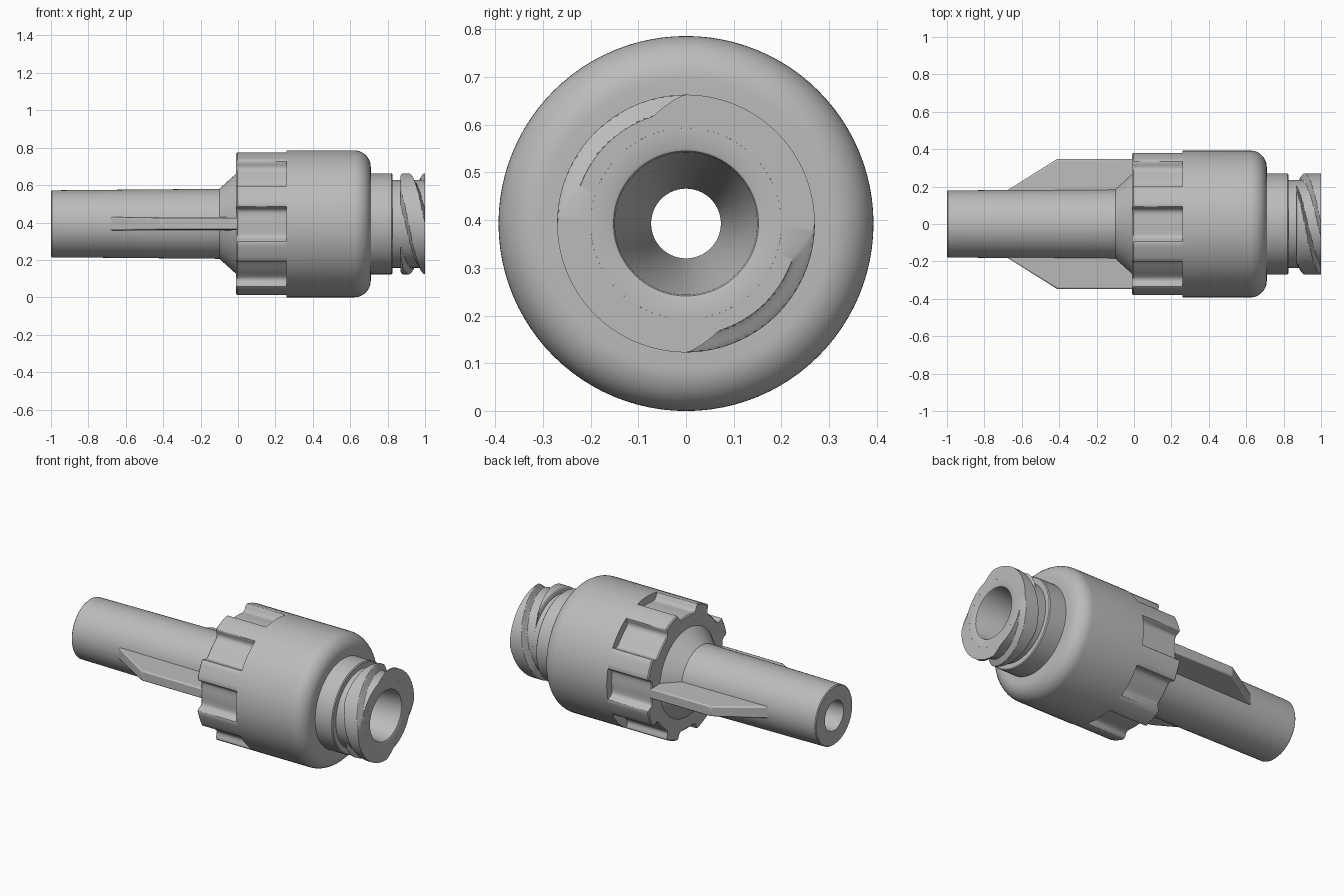
import bpy, bmesh, math
from math import sin, cos, radians

CZ = 0.393     # height of the long axis
SEG = 96

old = bpy.data.objects.get("Cube")
if old:
    bpy.data.objects.remove(old, do_unlink=True)

gray = bpy.data.materials.new("light_gray_plastic")
gray.use_nodes = True
gray.diffuse_color = (0.5, 0.5, 0.5, 1)
gray.node_tree.nodes["Principled BSDF"].inputs["Base Color"].default_value = gray.diffuse_color


def finish(name, bm, angle=32):
    bmesh.ops.recalc_face_normals(bm, faces=bm.faces)
    mesh = bpy.data.meshes.new(name)
    bm.to_mesh(mesh)
    bm.free()
    mesh.materials.append(gray)
    mesh.shade_smooth()
    mesh.set_sharp_from_angle(angle=radians(angle))
    obj = bpy.data.objects.new(name, mesh)
    bpy.context.collection.objects.link(obj)
    return obj


def skin(name, rings, closed=True):
    """Join rings of (x, angle, radius) points around the long axis."""
    bm = bmesh.new()
    loops = [[bm.verts.new((x, r * cos(a), CZ + r * sin(a))) for x, a, r in ring]
             for ring in rings]
    pairs = list(zip(loops, loops[1:]))
    if closed:
        pairs.append((loops[-1], loops[0]))
    for p, q in pairs:
        n = len(p)
        for i in range(n):
            j = (i + 1) % n
            bm.faces.new((p[i], p[j], q[j], q[i]))
    return finish(name, bm)


def lathe(name, profile):
    angles = [math.tau * i / SEG for i in range(SEG)]
    return skin(name, [[(x, a, r) for a in angles] for x, r in profile])


def arc(cx, cr, rad, start, end, steps=8):
    """Rounded corner of a lathe profile."""
    turn = [radians(start + (end - start) * i / steps) for i in range(steps + 1)]
    return [(cx + rad * cos(t), cr + rad * sin(t)) for t in turn]


# Hollow stem with flared root, neck and tapered bore
lathe("stem_and_bore", [
    (-1, 0.09), (-1, 0.174), (-0.995, 0.179), (-0.1, 0.187), (0, 0.277),
    (0.1, 0.277), (0.1, 0.27), (0.82, 0.27), (0.825, 0.265), (0.825, 0.235),
    (0.9, 0.235), (0.9, 0.2), (1, 0.2), (1, 0.158), (0.997, 0.152), (0.99, 0.149),
    (0.2, 0.073), (-0.6, 0.073)])

# Round body with a large soft shoulder
lathe("body", [(0.26, 0.26), (0.26, 0.393)]
      + arc(0.62, 0.303, 0.09, 90, 0, 12) + [(0.71, 0.26)])

# Scalloped grip ring: eight rounded notches
half = [(0, 0.345), (5, 0.345), (9, 0.346), (11, 0.35), (12.3, 0.358), (13, 0.37),
        (13.4, 0.384), (13.9, 0.39), (14.7, 0.393), (18, 0.393), (22.5, 0.393)]
notch = [(-a, r) for a, r in reversed(half[1:-1])] + half
outline = [(radians(45 * k + a), r) for k in range(8) for a, r in notch]


def grip_loop(x, inset=0, flat=None):
    return [(x, a, flat or r - inset) for a, r in outline]


skin("grip_ring", [
    grip_loop(-0.01, flat=0.262), grip_loop(-0.01, 0.006), grip_loop(-0.004),
    grip_loop(0.261), grip_loop(0.261, flat=0.262)])

# Two-start screw thread on the mouth
LEAD = 0.35


def thread_radius(x, deg):
    centre = 135 + (x - 1) / LEAD * 360
    d = abs((deg - centre + 90) % 180 - 90)
    ridge = max(0, min(1, (d - 28) / 16))
    edge = max(0, 1 - (x - 0.87) / 0.012)
    return 0.235 + 0.035 * ridge * (1 - 0.35 * edge * edge)


degs = [i * 2 for i in range(180)]
STEPS = 36
stations = [0.87 + 0.13 * i / STEPS for i in range(STEPS + 1)]
rings = [[(x, radians(d), thread_radius(x, d)) for d in degs] for x in stations]
rings.insert(0, [(0.87, radians(d), 0.2) for d in degs])
rings.append([(1, radians(d), 0.2) for d in degs])
skin("screw_thread", rings, closed=False)

# Side fins with sloped leading edges
fin_shape = [(-0.71, 0.16), (-0.41, 0.348), (0.0, 0.348), (0.0, 0.16)]
for side, name in ((1, "left_fin"), (-1, "right_fin")):
    bm = bmesh.new()
    low, high = ([bm.verts.new((x, side * y, CZ + s * (0.037 if y < 0.2 else 0.031)))
                  for x, y in fin_shape] for s in (-1, 1))
    bm.faces.new(low)
    bm.faces.new(high)
    for i in range(4):
        j = (i + 1) % 4
        bm.faces.new((low[i], low[j], high[j], high[i]))
    fin = finish(name, bm)
    bevel = fin.modifiers.new("soft_edges", "BEVEL")
    bevel.width = 0.008
    bevel.segments = 2
